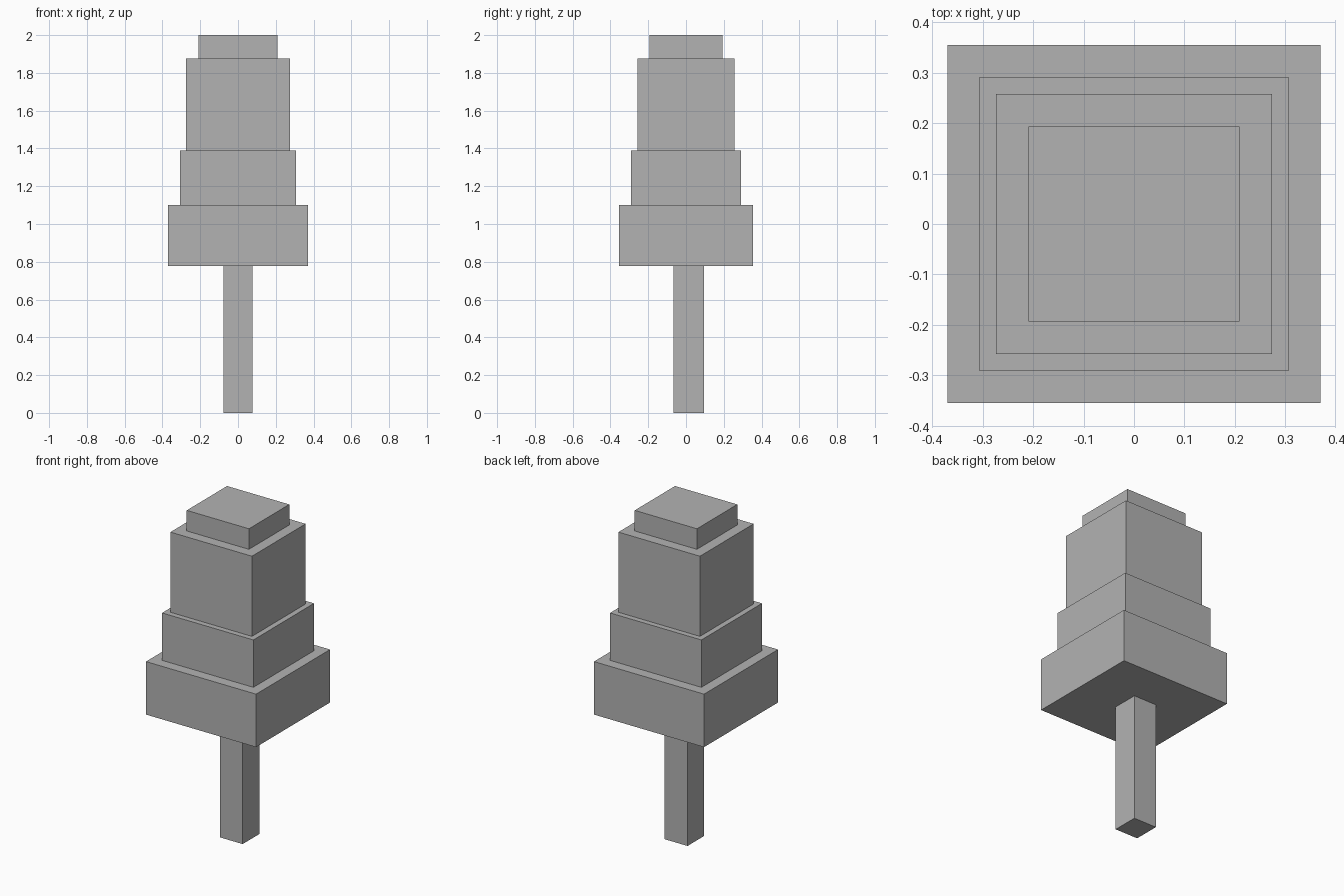
import bpy

cube = bpy.data.objects.get("Cube")
if cube:
    bpy.data.objects.remove(cube, do_unlink=True)

# Single plain grey
GREY = (0.45, 0.45, 0.45, 1.0)
grey = bpy.data.materials.new("plain_grey")
grey.use_nodes = True
grey.diffuse_color = GREY
grey.node_tree.nodes["Principled BSDF"].inputs["Base Color"].default_value = GREY


def box(name, width, depth, bottom, top, y=0.0):
    """Closed box standing between two heights."""
    bpy.ops.mesh.primitive_cube_add(size=1, location=(0, y, (bottom + top) / 2))
    obj = bpy.context.object
    obj.name = obj.data.name = name
    obj.scale = (width, depth, top - bottom)
    bpy.ops.object.transform_apply(location=False, rotation=False, scale=True)
    obj.data.materials.append(grey)
    return obj


# Trunk, set slightly towards the back
box("trunk", 0.154, 0.16, 0.0, 0.778, y=0.015)

# Stacked foliage tiers, narrowing upwards: name, width, depth, top height
tiers = [
    ("lower_tier", 0.74, 0.71, 1.1),
    ("middle_tier", 0.614, 0.582, 1.388),
    ("upper_tier", 0.548, 0.515, 1.875),
    ("top_cap", 0.418, 0.387, 2.0),
]
bottom = 0.778
for name, width, depth, top in tiers:
    box(name, width, depth, bottom, top)
    bottom = top
